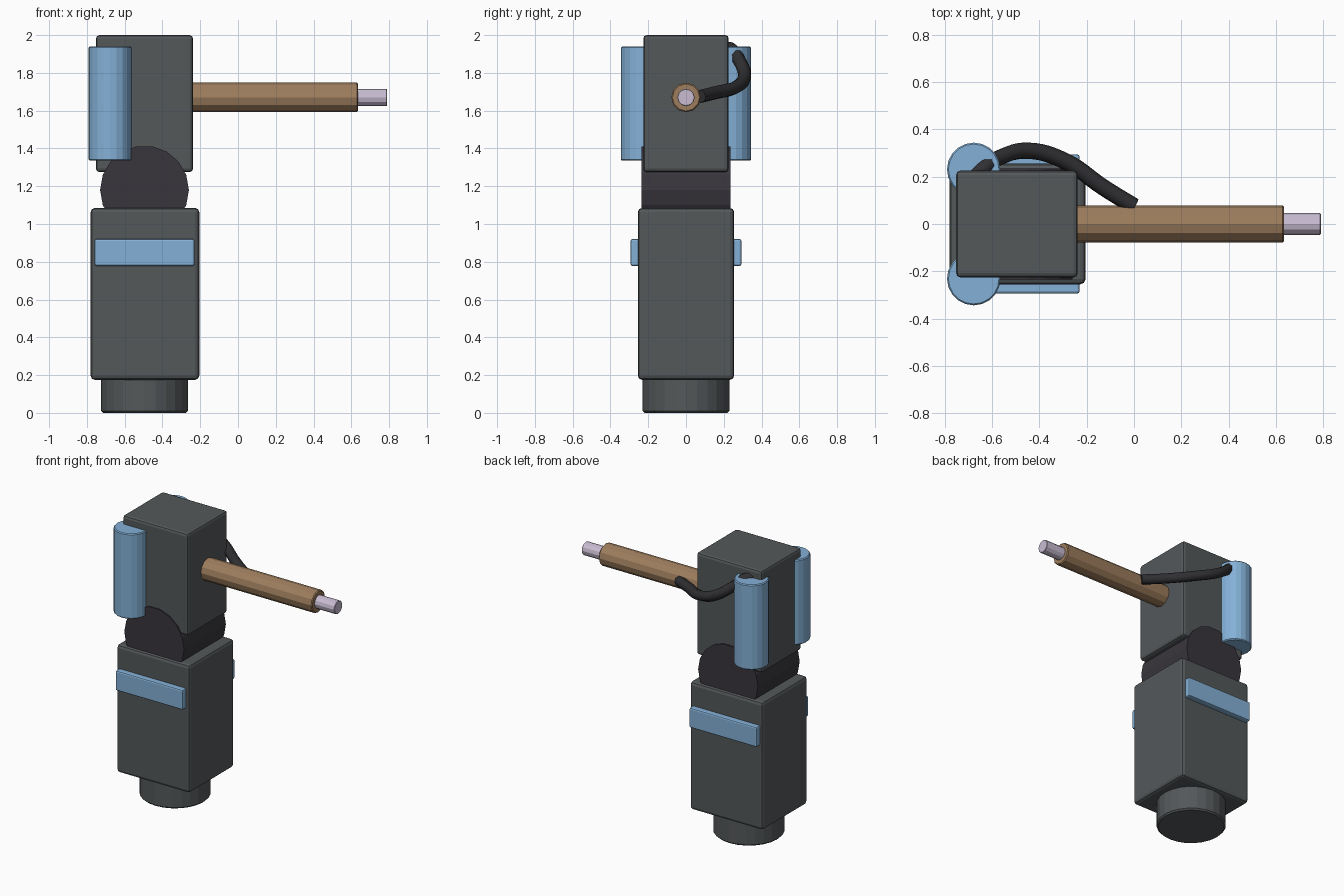
import bpy, math
from mathutils import Vector

cube = bpy.data.objects.get("Cube")
if cube:
    bpy.data.objects.remove(cube, do_unlink=True)


def linear(v):
    v /= 255
    return v / 12.92 if v <= 0.04045 else ((v + 0.055) / 1.055) ** 2.4


def material(name, *rgb):
    colour = [linear(c) for c in rgb] + [1]
    m = bpy.data.materials.new(name)
    m.use_nodes = True
    m.diffuse_color = colour
    m.node_tree.nodes["Principled BSDF"].inputs["Base Color"].default_value = colour
    return m


grey = material("slate grey", 84, 88, 90)
blue = material("light blue", 132, 177, 215)
brown = material("warm brown", 157, 125, 93)
lilac = material("pale lilac", 200, 188, 210)
dark = material("dark joint", 56, 53, 60)
black = material("cable black", 48, 47, 50)


def finish(name, mat, bevel, segments=2):
    ob = bpy.context.object
    ob.name = name
    ob.data.materials.append(mat)
    if bevel:
        mod = ob.modifiers.new("soft edges", 'BEVEL')
        mod.width = bevel
        mod.segments = segments
        mod.limit_method = 'ANGLE'
        mod.angle_limit = math.radians(50)
    return ob


def box(name, mat, low, high, bevel):
    low, high = Vector(low), Vector(high)
    bpy.ops.mesh.primitive_cube_add(size=1, location=(low + high) / 2)
    bpy.context.object.scale = high - low
    bpy.ops.object.transform_apply(location=False, rotation=False)
    return finish(name, mat, bevel)


def rod(name, mat, start, end, radius, sides, bevel=0.006, spin=0):
    start, end = Vector(start), Vector(end)
    axis = end - start
    bpy.ops.mesh.primitive_cylinder_add(vertices=sides, radius=radius, depth=axis.length)
    ob = bpy.context.object
    ob.rotation_euler.z = spin
    bpy.ops.object.transform_apply()
    ob.rotation_euler = axis.to_track_quat('Z', 'Y').to_euler()
    ob.location = (start + end) / 2
    return finish(name, mat, bevel, 1)


# Stacked body
mid = -0.495
rod("base_foot", grey, (mid, 0, 0), (mid, 0, 0.2), 0.23, 24, 0.01)
box("lower_body", grey, (-0.78, -0.255, 0.175), (-0.205, 0.255, 1.085), 0.022)
rod("pivot_joint", dark, (mid, -0.235, 1.18), (mid, 0.235, 1.18), 0.235, 18, 0, math.pi / 2)
box("upper_head", grey, (-0.752, -0.226, 1.275), (-0.238, 0.226, 2), 0.018)

# Trim bars and canisters, front and back
for side, label in ((-1, "front"), (1, "back")):
    ys = sorted((0.2 * side, 0.294 * side))
    box(label + "_trim_bar", blue, (-0.76, ys[0], 0.778), (-0.23, ys[1], 0.92), 0.01)
    rod(label + "_canister", blue, (-0.678, 0.231 * side, 1.335),
        (-0.678, 0.231 * side, 1.94), 0.113, 20)

# Barrel and tip
rod("barrel", brown, (-0.4, 0, 1.67), (0.635, 0, 1.67), 0.078, 12)
rod("barrel_tip", lilac, (0.6, 0, 1.67), (0.79, 0, 1.67), 0.046, 12, 0.003)

# Cable from the barrel into the back canister
path = [(0.0, 0.075, 1.675), (-0.13, 0.155, 1.695), (-0.29, 0.265, 1.725),
        (-0.45, 0.31, 1.785), (-0.57, 0.28, 1.87), (-0.63, 0.24, 1.925), (-0.67, 0.2, 1.93)]
curve = bpy.data.curves.new("cable", 'CURVE')
curve.dimensions = '3D'
curve.bevel_depth = 0.035
curve.bevel_resolution = 2
curve.resolution_u = 6
curve.use_fill_caps = True
spline = curve.splines.new('BEZIER')
spline.bezier_points.add(len(path) - 1)
for point, co in zip(spline.bezier_points, path):
    point.co = co
    point.handle_left_type = point.handle_right_type = 'AUTO'
curve.materials.append(black)
bpy.context.collection.objects.link(bpy.data.objects.new("cable", curve))
